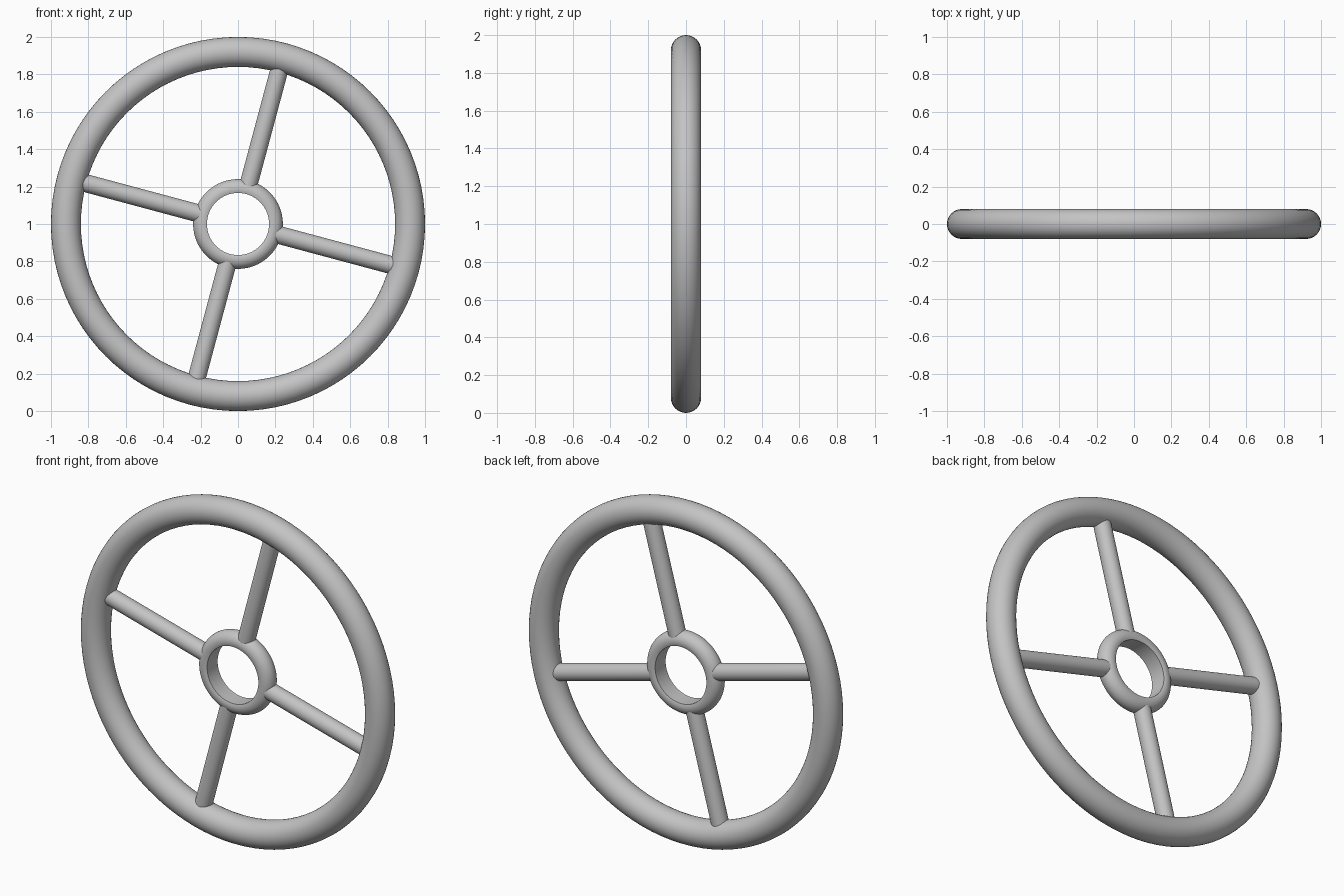
import bpy, bmesh
from math import pi, sin, cos, acos, radians
from mathutils import Matrix, Vector

cube = bpy.data.objects.get("Cube")
if cube:
    bpy.data.objects.remove(cube, do_unlink=True)

grey = bpy.data.materials.new("plain grey")
grey.use_nodes = True
colour = (0.55, 0.55, 0.55, 1)
grey.diffuse_color = colour
grey.node_tree.nodes["Principled BSDF"].inputs["Base Color"].default_value = colour

CENTRE = Vector((0, 0, 1))


def finish(name, bm):
    """Turn a bmesh into a smooth shaded object at the wheel centre."""
    bmesh.ops.recalc_face_normals(bm, faces=bm.faces)
    mesh = bpy.data.meshes.new(name)
    bm.to_mesh(mesh)
    bm.free()
    mesh.materials.append(grey)
    obj = bpy.data.objects.new(name, mesh)
    obj.location = CENTRE
    bpy.context.collection.objects.link(obj)
    bpy.ops.object.select_all(action="DESELECT")
    obj.select_set(True)
    bpy.context.view_layer.objects.active = obj
    bpy.ops.object.shade_smooth_by_angle(angle=radians(35))
    return obj


def ring(name, profile, segments):
    """Revolve a closed (radius, depth) profile around the y axis."""
    bm = bmesh.new()
    loops = []
    for i in range(segments):
        a = 2 * pi * i / segments
        loops.append([bm.verts.new((r * cos(a), y, r * sin(a))) for r, y in profile])
    n = len(profile)
    for i, here in enumerate(loops):
        after = loops[(i + 1) % segments]
        for j in range(n):
            k = (j + 1) % n
            bm.faces.new((here[j], here[k], after[k], after[j]))
    return finish(name, bm)


# Outer rim: a full round tube
RIM, TUBE = 0.92, 0.08
ring("rim", [(RIM + TUBE * cos(2 * pi * i / 32), TUBE * sin(2 * pi * i / 32))
             for i in range(32)], 96)

# Hub: a rounded ring with a flat cylindrical bore
HUB, HUB_TUBE, BORE = 0.187, 0.053, 0.166
sweep = acos((BORE - HUB) / HUB_TUBE)
angles = [sweep * (i / 12 - 1) for i in range(25)]
ring("hub", [(HUB + HUB_TUBE * cos(a), HUB_TUBE * sin(a)) for a in angles], 64)

# Four round spokes, turned off the vertical
START, END, SPOKE = 0.175, 0.9, 0.048
for i, side in enumerate(("upper", "right", "lower", "left")):
    bm = bmesh.new()
    bmesh.ops.create_cone(bm, cap_ends=True, segments=32, radius1=SPOKE,
                          radius2=SPOKE, depth=END - START,
                          matrix=Matrix.Translation((0, 0, (START + END) / 2)))
    bm.transform(Matrix.Rotation(radians(15 - 90 * i), 4, "Y"))
    finish(side + "_spoke", bm)
